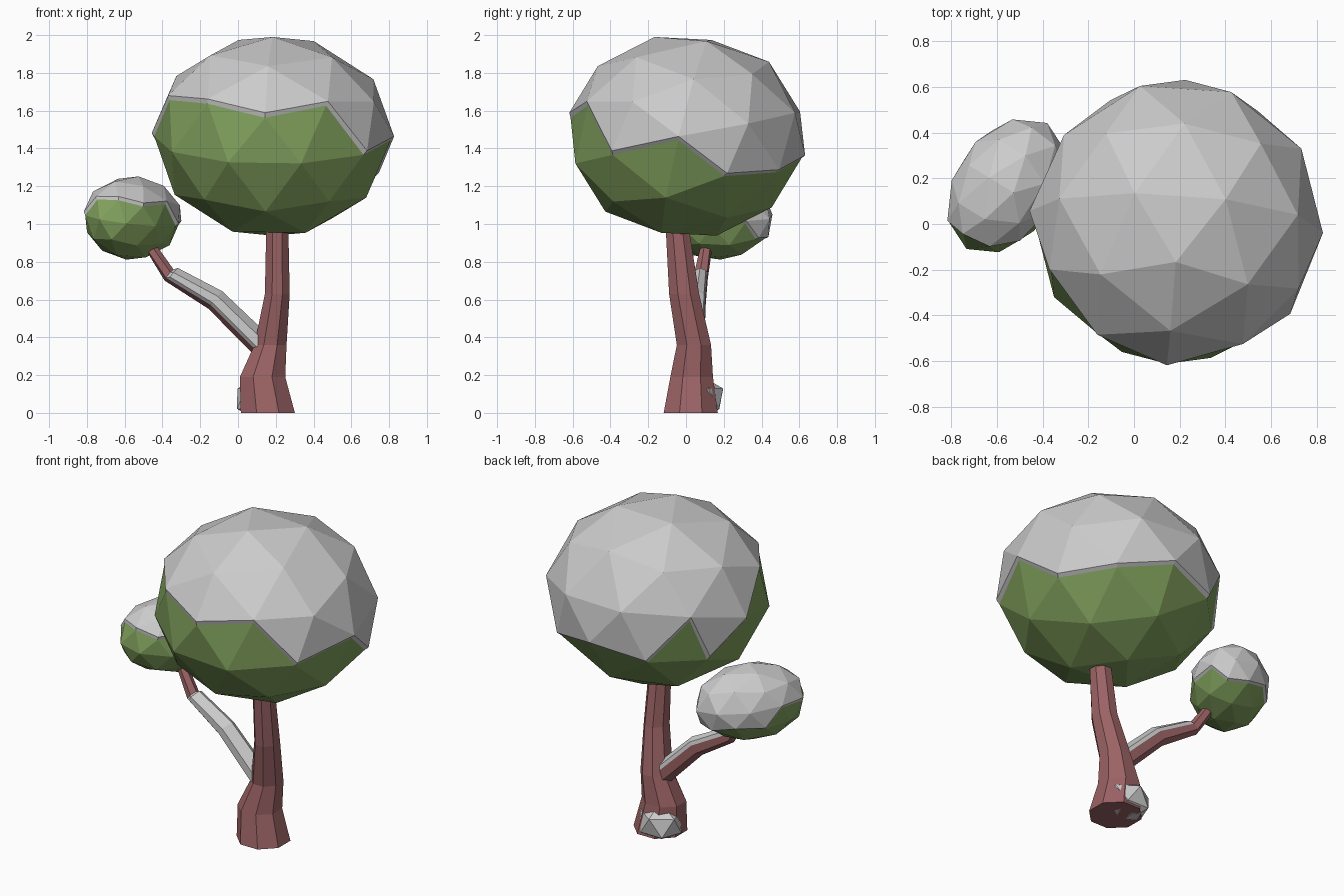
import bpy, bmesh, math
from mathutils import Vector, Matrix

if "Cube" in bpy.data.objects:
    bpy.data.objects.remove(bpy.data.objects["Cube"])


def material(name, rgb):
    m = bpy.data.materials.new(name)
    m.diffuse_color = (*rgb, 1)
    m.use_nodes = True
    m.node_tree.nodes["Principled BSDF"].inputs["Base Color"].default_value = m.diffuse_color
    return m


BARK = material("bark", (0.33, 0.125, 0.13))
LEAF = material("leaf", (0.22, 0.355, 0.11))


def add_object(name, bm, mat=None):
    mesh = bpy.data.meshes.new(name)
    bm.to_mesh(mesh)
    bm.free()
    if mat:
        mesh.materials.append(mat)
    obj = bpy.data.objects.new(name, mesh)
    bpy.context.collection.objects.link(obj)
    return obj


def blob(name, centre, radii, mat=None, turn=0, tilt=0, spin=0, level=2, ground=False):
    """Faceted ellipsoid, optionally cut off at the ground."""
    bm = bmesh.new()
    bmesh.ops.create_icosphere(bm, subdivisions=level, radius=1)
    bm.transform(Matrix.Translation(centre) @ Matrix.Rotation(turn, 4, 'Z')
                 @ Matrix.Diagonal((*radii, 1))
                 @ Matrix.Rotation(tilt, 4, 'X') @ Matrix.Rotation(spin, 4, 'Z'))
    if ground:
        cut = bmesh.ops.bisect_plane(bm, geom=bm.verts[:] + bm.edges[:] + bm.faces[:],
                                     plane_co=(0, 0, 0), plane_no=(0, 0, -1), clear_outer=True)
        edges = [e for e in cut["geom_cut"] if isinstance(e, bmesh.types.BMEdge)]
        bmesh.ops.holes_fill(bm, edges=edges)
    bmesh.ops.recalc_face_normals(bm, faces=bm.faces)
    return add_object(name, bm, mat)


def limb(name, path, sides, mat, upright=False):
    """Faceted tube through (x, y, z, radius_a, radius_b) stations."""
    bm = bmesh.new()
    pts = [Vector(p[:3]) for p in path]
    rings = []
    for i, p in enumerate(path):
        d = (pts[min(i + 1, len(pts) - 1)] - pts[max(i - 1, 0)]).normalized()
        if upright:
            u, v = Vector((1, 0, 0)), Vector((0, 1, 0))
        else:
            u = d.cross(Vector((0, 0, 1))).normalized()
            v = u.cross(d)
        angles = [2 * math.pi * (k + 0.5) / sides for k in range(sides)]
        rings.append([bm.verts.new(pts[i] + u * p[3] * math.cos(a) + v * p[4] * math.sin(a))
                      for a in angles])
    for a, b in zip(rings, rings[1:]):
        for k in range(sides):
            j = (k + 1) % sides
            bm.faces.new((a[k], a[j], b[j], b[k]))
    bm.faces.new(rings[0][::-1])
    bm.faces.new(rings[-1])
    bmesh.ops.recalc_face_normals(bm, faces=bm.faces)
    return add_object(name, bm, mat)


def snow(name, source, keep, thickness):
    """Raised layer with a sloping rim over the faces of source that keep() picks."""
    bm = bmesh.new()
    bm.from_mesh(source.data)
    drop = [f for f in bm.faces if not keep(f)]
    bmesh.ops.delete(bm, geom=drop, context='FACES')
    bm.normal_update()
    bmesh.ops.inset_region(bm, faces=bm.faces[:], thickness=thickness, depth=thickness,
                           use_boundary=True, use_even_offset=True)
    return add_object(name, bm)


# Trunk, wide at the foot and slightly bent
limb("trunk", [
    (0.158, 0.025, 0.00, 0.155, 0.155),
    (0.130, 0.030, 0.19, 0.130, 0.122),
    (0.172, 0.042, 0.36, 0.092, 0.098),
    (0.208, -0.010, 0.63, 0.071, 0.086),
    (0.208, -0.043, 0.95, 0.064, 0.068),
    (0.210, -0.050, 1.10, 0.055, 0.060)], 8, BARK, upright=True)

# Side branch with snow lying on its upper side
branch = limb("branch", [
    (0.160, 0.045, 0.31, 0.056, 0.056),
    (-0.125, 0.060, 0.590, 0.050, 0.050),
    (-0.365, 0.080, 0.730, 0.040, 0.038),
    (-0.450, 0.105, 0.86, 0.032, 0.032),
    (-0.500, 0.130, 0.95, 0.030, 0.030)], 6, BARK)


def on_branch(f):
    c = f.calc_center_median()
    return len(f.verts) == 4 and c.x > -0.34 and f.normal.dot(Vector((0.1, -0.35, 1))) > 0.1


snow("branch_snow", branch, on_branch, 0.016)

# Large crown with a snow cap reaching lower at the back
crown = blob("large_crown", (0.183, 0, 1.455), (0.628, 0.625, 0.535), LEAF,
             tilt=math.radians(15), spin=math.radians(50))


def on_crown(f):
    c = f.calc_center_median()
    return c.z > 1.44 - 0.25 * c.y - 0.08 * (c.x - 0.18)


snow("large_crown_snow", crown, on_crown, 0.018)

# Small crown, stretched along a diagonal
small = blob("small_crown", (-0.56, 0.16, 1.025), (0.32, 0.22, 0.217), LEAF,
             turn=math.radians(56), tilt=math.radians(10), spin=math.radians(20))


def on_small(f):
    c = f.calc_center_median()
    return c.z > 1.03 - 0.3 * (c.y - 0.16)


snow("small_crown_snow", small, on_small, 0.013)

# Snow drift against the back of the foot
blob("foot_snow", (0.115, 0.085, 0.075), (0.14, 0.125, 0.12), spin=0.3, level=1, ground=True)
